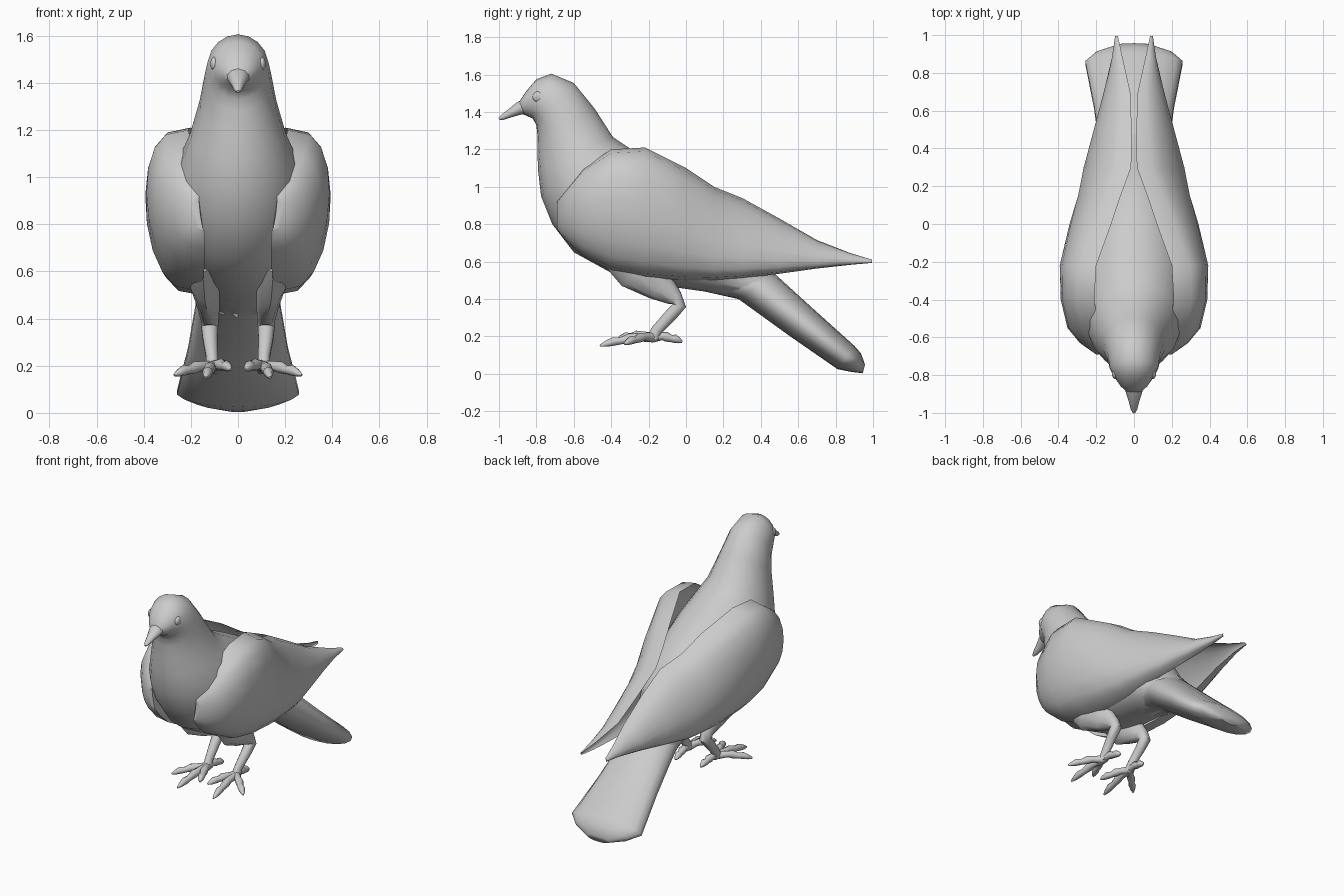
import bpy, bmesh
from math import sin, cos, pi
from mathutils import Vector

if "Cube" in bpy.data.objects:
    bpy.data.objects.remove(bpy.data.objects["Cube"])


def loft(name, rings, mirror=False, angle=50):
    """Skin a list of equal closed rings, cap the ends, shade smooth."""
    bm = bmesh.new()
    rows = [[bm.verts.new(p) for p in r] for r in rings]
    n = len(rows[0])
    for a, b in zip(rows, rows[1:]):
        for i in range(n):
            j = (i + 1) % n
            bm.faces.new((a[i], a[j], b[j], b[i]))
    bm.faces.new(rows[0])
    bm.faces.new(rows[-1])
    bmesh.ops.recalc_face_normals(bm, faces=bm.faces)
    me = bpy.data.meshes.new(name)
    bm.to_mesh(me)
    bm.free()
    ob = bpy.data.objects.new(name, me)
    bpy.context.collection.objects.link(ob)
    finish(ob, mirror, angle)
    return ob


def finish(ob, mirror, angle):
    bpy.ops.object.select_all(action='DESELECT')
    ob.select_set(True)
    bpy.context.view_layer.objects.active = ob
    bpy.ops.object.shade_smooth_by_angle(angle=angle * pi / 180)
    if mirror:
        ob.modifiers.new("Mirror", 'MIRROR').use_mirror_merge = False


def tube(name, pts, ref, mirror=True, n=10):
    """Tapered tube; pts are (x, y, z, radius across, radius along)."""
    c = [Vector(p[:3]) for p in pts]
    rings = []
    for i, p in enumerate(pts):
        d = (c[min(i + 1, len(c) - 1)] - c[max(i - 1, 0)]).normalized()
        u = d.cross(Vector(ref)).normalized()
        v = d.cross(u)
        rings.append([c[i] + u * p[4] * cos(2 * pi * k / n) + v * p[3] * sin(2 * pi * k / n)
                      for k in range(n)])
    return loft(name, rings, mirror)


def oval_rings(sections, n=18):
    """Oval rings from (low y, low z, high y, high z, half width)."""
    rings = []
    for y0, z0, y1, z1, w in sections:
        ring = []
        for k in range(n):
            t = 2 * pi * k / n
            f = 0.5 - 0.5 * cos(t)
            ring.append((w * sin(t), y0 + (y1 - y0) * f, z0 + (z1 - z0) * f))
        rings.append(ring)
    return rings


# head, neck and body in one skin
loft("body", oval_rings([
    (-.895, 1.41, -.895, 1.45, .03), (-.865, 1.385, -.855, 1.51, .07),
    (-.82, 1.365, -.80, 1.575, .105), (-.80, 1.33, -.72, 1.605, .13),
    (-.795, 1.28, -.60, 1.555, .142), (-.795, 1.19, -.49, 1.42, .165),
    (-.79, 1.08, -.39, 1.265, .205), (-.775, .95, -.30, 1.205, .245),
    (-.715, .80, -.15, 1.13, .28), (-.60, .65, 0, 1.05, .29),
    (-.40, .54, .15, .95, .28), (-.15, .475, .28, .80, .24),
    (.10, .44, .40, .62, .18), (.28, .40, .48, .53, .17)]), angle=60)

# tail fan
loft("tail", oval_rings([
    (.10, .44, .34, .60, .15), (.28, .40, .48, .53, .18),
    (.55, .205, .70, .33, .215), (.81, .025, .90, .15, .262),
    (.885, .01, .935, .11, .20), (.945, .003, .957, .05, .08)]))

# folded wings: crescent sections (y, top x, top z, bulge x, bottom x, bottom z, thickness)
stations = [
    (-.69, .16, .92, .20, .14, .77, .04), (-.63, .17, 1.0, .285, .14, .70, .13),
    (-.55, .19, 1.10, .35, .14, .63, .16), (-.40, .21, 1.20, .385, .15, .55, .12),
    (-.22, .20, 1.21, .392, .16, .515, .08), (0, .12, 1.10, .34, .16, .50, .04),
    (.15, .07, 1.00, .29, .16, .50, .03), (.30, .015, .94, .245, .16, .51, .025),
    (.50, .012, .83, .195, .13, .535, .02), (.70, .02, .715, .148, .10, .563, .02),
    (.88, .06, .645, .115, .085, .583, .015), (.995, .085, .61, .10, .088, .593, .006)]
wing = []
for y, xt, zt, xm, xb, zb, th in stations:
    def arc(t, thick):
        f = 0.5 - 0.5 * cos(t)
        base = xt + (xb - xt) * f
        bulge = xm - (xt + xb) / 2 - thick
        return (base + bulge * sin(t) ** .7 if 0 < t < pi else base, y, zt + (zb - zt) * f)
    N = 9
    ring = [arc(pi * k / N, 0) for k in range(N)] + [arc(pi, 0)]
    ring += [arc(pi * k / N, th) for k in range(N - 1, 0, -1)]
    wing.append(ring)
loft("wing", wing, True)

# beak
tube("beak", [(0, -.83, 1.435, .06, .05), (0, -.89, 1.42, .045, .035),
              (0, -.94, 1.393, .028, .023), (0, -.98, 1.372, .018, .015),
              (0, -1.0, 1.362, .006, .006)], (1, 0, 0), False)

# eyes
bpy.ops.mesh.primitive_uv_sphere_add(segments=14, ring_count=8, radius=.03)
eye = bpy.context.object
eye.name = "eye"
for v in eye.data.vertices:
    v.co = Vector((v.co.x * .6 + .1, v.co.y - .79, v.co.z + 1.48))
finish(eye, True, 60)

# legs: feathered thigh, hock, shank
tube("leg", [(.15, -.34, .68, .07, .14), (.14, -.25, .56, .065, .13),
             (.125, -.14, .47, .05, .085), (.12, -.06, .405, .04, .045),
             (.12, -.035, .365, .038, .036), (.118, -.08, .315, .033, .034),
             (.11, -.155, .235, .026, .03), (.108, -.175, .19, .03, .035)], (1, 0, 0))

# toes: knuckled tapers from the ankle to each claw tip
toe_tips = {"outer_toe": (.27, -.33, .165), "middle_toe": (.135, -.46, .155),
            "inner_toe": (.03, -.37, .19), "hind_toe": (.095, -.02, .175)}
ankle = Vector((.108, -.175, .195))
for name, tip in toe_tips.items():
    tip = Vector(tip)
    pts = []
    for f, r, lift in [(0, .027, 0), (.3, .021, .012), (.45, .026, .012),
                       (.62, .019, .006), (.75, .023, .008), (.9, .015, 0), (1, .005, -.005)]:
        p = ankle.lerp(tip, f)
        pts.append((p.x, p.y, p.z + lift, r, r))
    tube(name, pts, (0, 0, 1), n=8)
